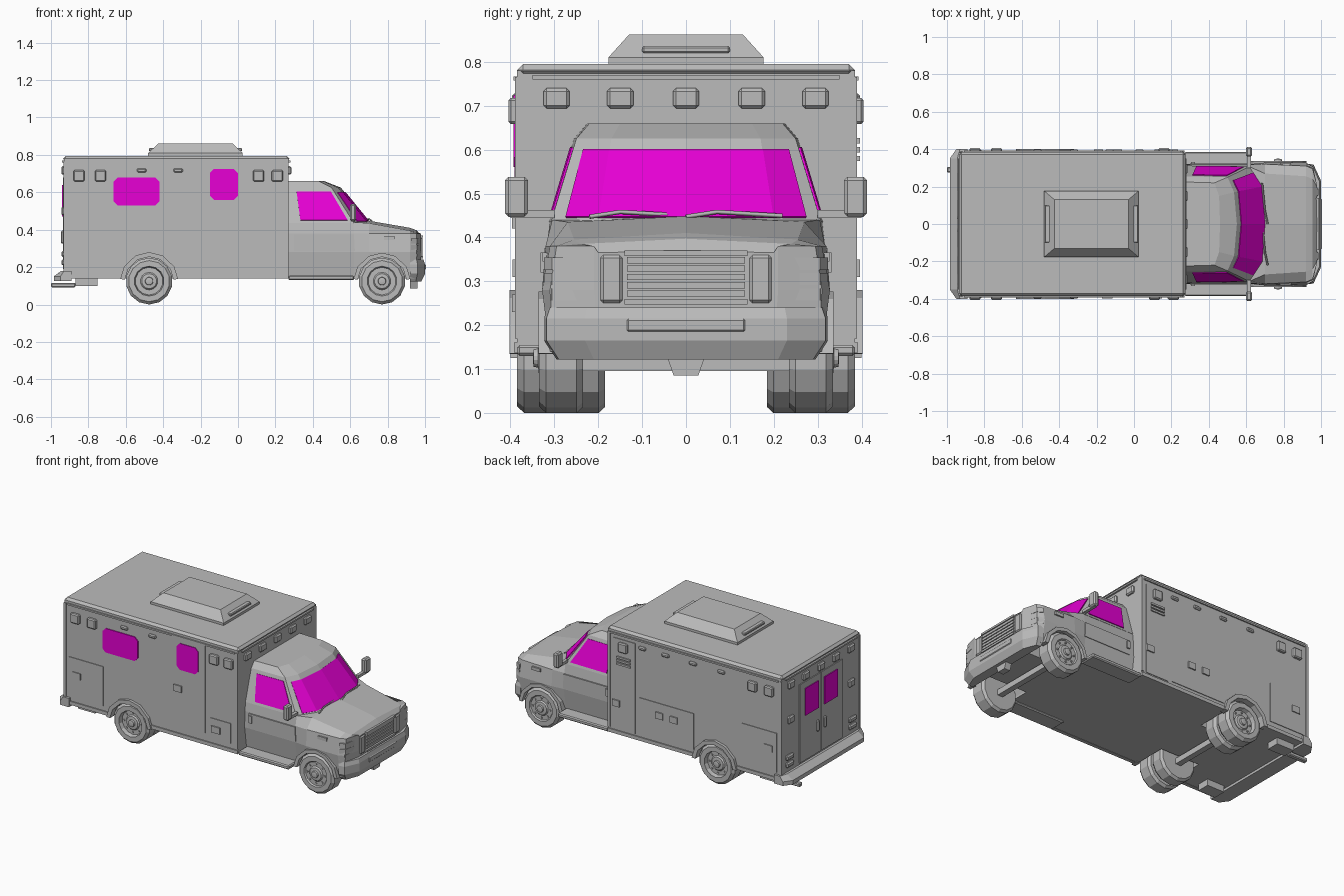
import bpy, bmesh, math
from mathutils import Vector

cube = bpy.data.objects.get("Cube")
if cube:
    bpy.data.objects.remove(cube)


def material(name, color):
    m = bpy.data.materials.new(name)
    m.use_nodes = True
    m.diffuse_color = color
    m.node_tree.nodes["Principled BSDF"].inputs["Base Color"].default_value = color
    return m


GREY = material("body grey", (0.5, 0.5, 0.5, 1))
GLASS = material("magenta glass", (0.9, 0.0, 0.75, 1))


def add(name, bm, mat=GREY, bevel=0):
    bmesh.ops.recalc_face_normals(bm, faces=bm.faces)
    mesh = bpy.data.meshes.new(name)
    bm.to_mesh(mesh)
    bm.free()
    mesh.materials.append(mat)
    ob = bpy.data.objects.new(name, mesh)
    bpy.context.collection.objects.link(ob)
    if bevel:
        mod = ob.modifiers.new("bevel", "BEVEL")
        mod.width, mod.segments = bevel, 1
    return ob


def loft(name, rings, mat=GREY, bevel=0):
    """Skin a stack of equal rings and cap both ends."""
    bm = bmesh.new()
    rows = [[bm.verts.new(p) for p in ring] for ring in rings]
    for a, b in zip(rows, rows[1:]):
        for i in range(len(a)):
            j = (i + 1) % len(a)
            bm.faces.new((a[i], a[j], b[j], b[i]))
    bm.faces.new(rows[0])
    bm.faces.new(rows[-1])
    return add(name, bm, mat, bevel)


def box(name, x, y, z, mat=GREY, bevel=0):
    ring = lambda h: [(x[0], y[0], h), (x[1], y[0], h), (x[1], y[1], h), (x[0], y[1], h)]
    return loft(name, [ring(z[0]), ring(z[1])], mat, bevel)


def slab(name, s, pts, y0, y1, mat=GREY):
    """Extrude an x-z outline sideways on side s."""
    return loft(name, [[(x, s * y, z) for x, z in pts] for y in (y0, y1)], mat)


def mirror_y(pts):
    return pts + [(x, -y, z) for x, y, z in reversed(pts) if y]


def layer(z, pts):
    return mirror_y([(x, y, z) for x, y in pts])


def lathe(name, x, s, z, profile, segs=14):
    """Revolve (radius, y) points about a wheel axle."""
    turn = [2 * math.pi * (i + 0.5) / segs for i in range(segs)]
    return loft(name, [[(x + r * math.cos(a), s * y, z + r * math.sin(a)) for a in turn]
                       for r, y in profile])


def octagon(x0, x1, z0, z1, c):
    return [(x0 + c, z0), (x1 - c, z0), (x1, z0 + c), (x1, z1 - c),
            (x1 - c, z1), (x0 + c, z1), (x0, z1 - c), (x0, z0 + c)]


def pane(name, strip):
    """Thin glass along a strip of (lower, upper) point pairs."""
    bm = bmesh.new()
    cols = [(bm.verts.new(a), bm.verts.new(b)) for a, b in strip]
    for (a, b), (c, d) in zip(cols, cols[1:]):
        bm.faces.new((a, c, d, b))
    mod = add(name, bm, GLASS).modifiers.new("thickness", "SOLIDIFY")
    mod.thickness, mod.offset = 0.009, 0


def side_panel(name, s, x, z, t=0.004):
    return box(name, x, sorted((s * 0.38, s * (0.385 + t))), z)


def side_light(name, s, x, z, w, h, t):
    return box(name, (x - w / 2, x + w / 2), sorted((s * 0.38, s * (0.385 + t))),
               (z - h / 2, z + h / 2), bevel=0.006)


def end_light(name, x, y, z, w, h):
    return box(name, (x - 0.012, x + 0.012), (y - w / 2, y + w / 2),
               (z - h / 2, z + h / 2), bevel=0.007)


# Rear module with its roof cap and roof unit
module = box("rear_module", (-0.93, 0.27), (-0.385, 0.385), (0.14, 0.78))
box("roof_cap", (-0.935, 0.275), (-0.385, 0.385), (0.765, 0.795), bevel=0.014)
unit = lambda z, a, b, w: layer(z, [(a, w), (b, w)])
loft("roof_unit", [unit(0.79, -0.48, 0.025, 0.177), unit(0.81, -0.48, 0.025, 0.177),
                   unit(0.862, -0.425, -0.03, 0.13)])
for x in (-0.463, 0.008):
    box("roof_unit_vent", (x - 0.014, x + 0.014), (-0.1, 0.1), (0.82, 0.836), bevel=0.004)

# Cab lower body, lofted front to back
def station(x, bottom, waist, shoulder, edge, edge_z, crown):
    return mirror_y([(x, 0, 0.14), (x, bottom, 0.14), (x, waist, 0.28),
                     (x, shoulder, 0.38), (x, edge, edge_z), (x, 0, crown)])

lower = loft("cab_lower", [station(0.26, 0.30, 0.32, 0.317, 0.31, 0.44, 0.44),
                           station(0.62, 0.30, 0.32, 0.317, 0.305, 0.44, 0.45),
                           station(0.70, 0.31, 0.328, 0.32, 0.27, 0.435, 0.448),
                           station(0.92, 0.31, 0.328, 0.31, 0.255, 0.395, 0.41),
                           station(0.955, 0.30, 0.31, 0.295, 0.24, 0.385, 0.397),
                           station(0.978, 0.20, 0.21, 0.21, 0.20, 0.365, 0.37)])

# Cab upper with sloping windscreen
base = [(0.26, 0.312), (0.62, 0.308), (0.69, 0.2), (0.705, 0)]
brow = [(0.26, 0.255), (0.50, 0.25), (0.535, 0.17), (0.55, 0)]
roof = [(0.26, 0.225), (0.43, 0.22), (0.455, 0.15), (0.46, 0)]
loft("cab_upper", [layer(0.435, base), layer(0.625, brow), layer(0.66, roof)])


def on_cab(i, u, v, s=1):
    low = Vector((*base[i], 0.435)).lerp(Vector((*base[i + 1], 0.435)), u)
    high = Vector((*brow[i], 0.625)).lerp(Vector((*brow[i + 1], 0.625)), u)
    p = low.lerp(high, v)
    return Vector((p.x, s * p.y, p.z))


spots = [(1, 0.3, 1), (2, 0, 1), (2, 1, 1), (2, 0, -1), (1, 0.3, -1)]
pane("windscreen", [(on_cab(i, u, 0.05, s), on_cab(i, u, 0.86, s)) for i, u, s in spots])
for s in (-1, 1):
    pane("cab_side_window", [(on_cab(0, u, 0.08, s), on_cab(0, u, 0.89, s)) for u in (0.21, 0.93)])
    # Wipers
    curve = bpy.data.curves.new("wiper", "CURVE")
    curve.dimensions, curve.bevel_depth, curve.bevel_resolution = "3D", 0.005, 0
    line = curve.splines.new("POLY")
    line.points.add(2)
    for p, co in zip(line.points, [(0.715, 0, 0.447), (0.70, 0.07, 0.458), (0.685, 0.22, 0.449)]):
        p.co = (co[0], co[1] - (0.22 if s < 0 else 0), co[2], 1)
    curve.materials.append(GREY)
    bpy.context.collection.objects.link(bpy.data.objects.new("wiper", curve))

# Wheel wells cut through both bodies
for body, x in ((module, -0.475), (lower, 0.77)):
    for s in (-1, 1):
        well = lathe("wheel_well_cutter", x, s, 0.125, [(0.137, 0.17), (0.137, 0.45)], 16)
        well.hide_render = True
        well.display_type = "WIRE"
        well.hide_set(True)
        cut = body.modifiers.new("wheel well", "BOOLEAN")
        cut.operation, cut.object, cut.solver = "DIFFERENCE", well, "EXACT"


def arch(name, s, x, r0, r1, y0, y1):
    """Angular flare over a wheel."""
    angles = [math.radians(a) for a in (4, 30, 62, 90, 118, 150, 176)]
    bow = lambda r: [(x + r * math.cos(a), 0.125 + r * math.sin(a)) for a in angles]
    slab(name, s, bow(r0) + bow(r1)[::-1], y0, y1)


hub = [(0.047, 0), (0.04, 0.008), (0.022, 0.01), (0.02, 0.02), (0.008, 0.022)]
for s in (-1, 1):
    # Wheels: single at the front, double at the rear
    def wheel(name, x, y0, y1, rim):
        lathe(name, x, s, 0.125, [(0.06, y0), (0.112, y0), (0.125, y0 + 0.014),
              (0.125, y1 - 0.016), (0.11, y1), (0.08, y1), (0.074, y1 - rim), (0.05, y1 - rim)])
        lathe(name + "_hub", x, s, 0.125, [(r, y1 - rim + y) for r, y in hub])
        for k in range(8):
            a = k * math.pi / 4
            lathe("wheel_bolt", x + 0.06 * math.cos(a), s, 0.125 + 0.06 * math.sin(a),
                  [(0.006, y1 - rim - 0.01), (0.006, y1 - rim + 0.006)], 6)
    wheel("front_wheel", 0.77, 0.235, 0.335, 0.008)
    wheel("rear_inner_wheel", -0.475, 0.185, 0.275, 0.008)
    wheel("rear_outer_wheel", -0.475, 0.29, 0.385, 0.025)
    arch("rear_wheel_arch", s, -0.475, 0.13, 0.155, 0.36, 0.402)
    arch("front_wheel_arch", s, 0.77, 0.13, 0.152, 0.29, 0.336)

    # Steps, skirts, trim and cab doors
    box("running_board", (0.27, 0.62), sorted((s * 0.28, s * 0.385)), (0.13, 0.155), bevel=0.006)
    for a, b in ((-0.93, -0.62), (-0.33, 0.27)):
        box("side_skirt", (a, b), sorted((s * 0.37, s * 0.392)), (0.138, 0.16))
    side_panel("drip_rail", s, (-0.91, 0.25), (0.757, 0.767), 0.008)
    for x in (-0.925, 0.262):
        side_panel("corner_post", s, (x - 0.008, x + 0.008), (0.17, 0.765), 0.005)
    slab("cab_door", s, [(0.30, 0.285), (0.625, 0.285), (0.62, 0.375), (0.30, 0.375)], 0.30, 0.324)
    box("cab_door_handle", (0.305, 0.325), sorted((s * 0.31, s * 0.332)), (0.32, 0.365))
    box("fender_marker", (0.78, 0.84), sorted((s * 0.30, s * 0.327)), (0.345, 0.365))

    # Mirrors
    box("mirror_arm", (0.605, 0.625), sorted((s * 0.30, s * 0.40)), (0.444, 0.462))
    box("mirror_head", (0.598, 0.632), sorted((s * 0.36, s * 0.413)), (0.447, 0.538), bevel=0.008)

    # Side lamps
    for x in (-0.85, -0.735) + ((0.11, 0.21) if s < 0 else (0.16,)):
        side_light("side_lamp", s, x, 0.688, 0.06, 0.06, 0.02)
    for x in (-0.515, -0.32) + ((-0.13, 0.03) if s > 0 else ()):
        side_light("marker_lamp", s, x, 0.717, 0.05, 0.022, 0.012)
    side_panel("rear_locker", s, (-0.90, -0.66), (0.19, 0.435))
    side_panel("locker_latch", s, (-0.87, -0.815), (0.31, 0.35), 0.01)

    # Headlamps
    box("headlamp", (0.96, 0.986), sorted((s * 0.145, s * 0.195)), (0.25, 0.36), bevel=0.007)
    for z in (0.27, 0.305, 0.34):
        loft("corner_lamp", [[(0.977, s * 0.205, h), (0.958, s * 0.305, h), (0.925, s * 0.324, h),
                              (0.925, s * 0.25, h)] for h in (z - 0.014, z + 0.014)])

# Right side: entry door, window and locker
side_panel("entry_door", -1, (-0.185, 0.045), (0.21, 0.757))
side_panel("entry_handle", -1, (-0.17, -0.115), (0.42, 0.46), 0.012)
side_panel("front_locker", -1, (0.075, 0.22), (0.19, 0.315))
side_panel("front_locker_latch", -1, (0.09, 0.15), (0.23, 0.27), 0.012)
slab("entry_window", -1, octagon(-0.15, 0.0, 0.56, 0.725, 0.022), 0.383, 0.393, GLASS)
slab("side_window", -1, octagon(-0.665, -0.42, 0.53, 0.68, 0.022), 0.383, 0.391, GLASS)

# Left side: tall locker with louvres and wide locker
side_panel("tall_locker", 1, (0.08, 0.235), (0.17, 0.735))
for z in (0.58, 0.60, 0.62):
    side_panel("louvre", 1, (0.11, 0.205), (z - 0.006, z + 0.006), 0.012)
side_panel("wide_locker", 1, (-0.325, 0.05), (0.18, 0.405))
for x in (-0.19, -0.09, 0.21):
    side_panel("wide_locker_latch", 1, (x - 0.025, x + 0.025), (0.31, 0.35), 0.012)

# Module ends: lamps, rails and rear doors
for x in (-0.933, 0.273):
    for y in (-0.295, -0.15, 0, 0.15, 0.295):
        end_light("end_lamp", x, y, 0.717, 0.06, 0.046)
    box("end_rail", (x - 0.008, x + 0.008), (-0.35, 0.35), (0.76, 0.77))
for s in (-1, 1):
    box("rear_door", (-0.935, -0.92), sorted((s * 0.004, s * 0.21)), (0.19, 0.68))
    box("rear_door_window", (-0.94, -0.93), sorted((s * 0.03, s * 0.16)), (0.47, 0.64), GLASS)
    end_light("rear_handle", -0.935, s * 0.035, 0.36, 0.022, 0.07)
    end_light("rear_warning_lamp", -0.933, s * 0.3, 0.50, 0.055, 0.045)
    end_light("rear_tail_lamp", -0.933, s * 0.31, 0.27, 0.07, 0.03)
    end_light("rear_tail_lamp", -0.933, s * 0.31, 0.225, 0.07, 0.03)

# Bumpers and grille
tail = [(-0.89, 0.40), (-0.95, 0.40), (-0.985, 0.35)]
loft("rear_bumper", [layer(0.125, tail), layer(0.15, tail), layer(0.18, [(-0.89, 0.40), (-0.93, 0.40), (-0.945, 0.35)])])
nose = [(0.92, 0.323), (0.96, 0.318), (1.0, 0.23)]
chin = [(0.92, 0.295), (0.95, 0.29), (0.98, 0.21)]
loft("front_bumper", [layer(0.122, chin), layer(0.165, nose), layer(0.215, nose),
                      layer(0.24, [(0.92, 0.318), (0.955, 0.31), (0.992, 0.225)])])
box("bumper_slot", (0.99, 1.004), (-0.135, 0.135), (0.185, 0.215), bevel=0.004)
for z in (0.253, 0.364):
    box("grille_frame", (0.965, 0.99), (-0.14, 0.14), (z - 0.006, z + 0.006))
for i in range(5):
    box("grille_slat", (0.965, 0.986), (-0.135, 0.135), (0.265 + i * 0.019, 0.279 + i * 0.019))

# Underside: axles, chassis and towing parts
for x, y in ((0.77, 0.25), (-0.475, 0.2)):
    box("axle", (x - 0.018, x + 0.018), (-y, y), (0.095, 0.13))
loft("front_bracket", [layer(0.085, [(0.92, 0.028), (0.96, 0.028)]), layer(0.125, [(0.92, 0.042), (0.96, 0.042)])])
box("tail_pipe", (-1.0, -0.87), (0.275, 0.305), (0.092, 0.116), bevel=0.005)
for s in (-1, 1):
    box("rear_step", (-0.87, -0.75), sorted((s * 0.26, s * 0.34)), (0.1, 0.142))
